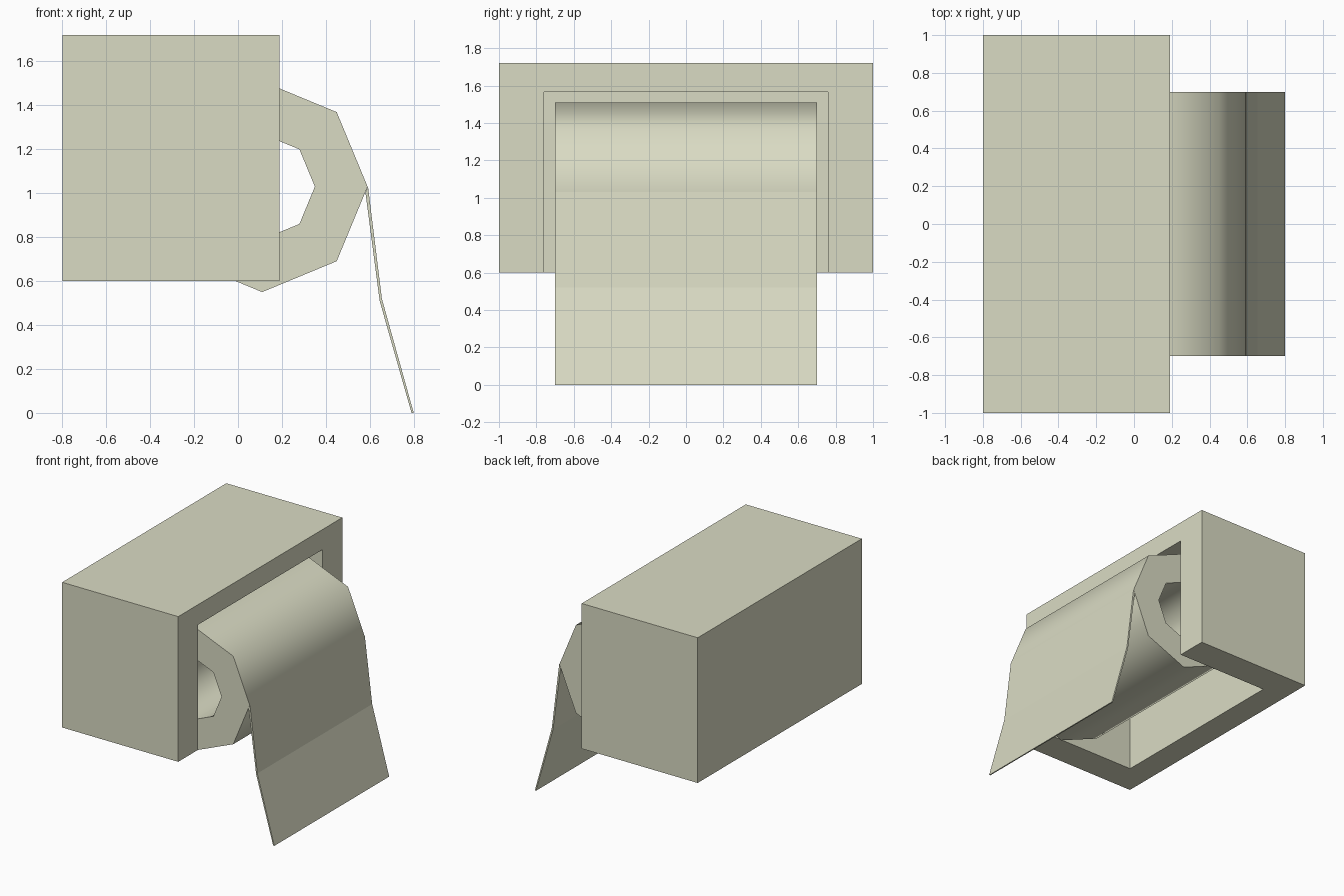
import bpy, bmesh, math
from mathutils import Vector

if "Cube" in bpy.data.objects:
    bpy.data.objects.remove(bpy.data.objects["Cube"])

COLOUR = (0.70, 0.71, 0.55, 1.0)
mat = bpy.data.materials.new("pale_stone")
mat.use_nodes = True
mat.diffuse_color = COLOUR
bsdf = next(n for n in mat.node_tree.nodes if n.type == "BSDF_PRINCIPLED")
bsdf.inputs["Base Color"].default_value = COLOUR


def finish(name, bm):
    """Turn a bmesh into a named, coloured object."""
    bmesh.ops.recalc_face_normals(bm, faces=bm.faces)
    mesh = bpy.data.meshes.new(name)
    bm.to_mesh(mesh)
    bm.free()
    mesh.materials.append(mat)
    obj = bpy.data.objects.new(name, mesh)
    bpy.context.collection.objects.link(obj)
    return obj


def box(name, low, high):
    bm = bmesh.new()
    bmesh.ops.create_cube(bm, size=1)
    low, high = Vector(low), Vector(high)
    for v in bm.verts:
        v.co = (low + high) / 2 + v.co * (high - low)
    return finish(name, bm)


def sweep_strips(bm, outer, inner, half_width, closed):
    """Thick strip between two x-z paths, extruded along y."""
    rows = [[bm.verts.new((x, y, z)) for x, z in path]
            for path, y in ((outer, -half_width), (outer, half_width),
                            (inner, half_width), (inner, -half_width))]
    count = len(outer)
    for i in range(count if closed else count - 1):
        j = (i + 1) % count
        for r in range(4):
            a, b = rows[r], rows[(r + 1) % 4]
            bm.faces.new((a[i], a[j], b[j], b[i]))
    if not closed:
        for i in (0, -1):
            bm.faces.new([row[i] for row in rows])


# Housing: block hollowed out through its open side and underside
housing = box("housing", (-0.80, -1, 0.60), (0.19, 1, 1.72))
cutter = box("housing_cutter", (-0.60, -0.76, 0.40), (0.40, 0.76, 1.565))
cutter.hide_render = True
cutter.hide_viewport = True
cutter.display_type = "WIRE"
hollow = housing.modifiers.new("hollow", "BOOLEAN")
hollow.operation = "DIFFERENCE"
hollow.solver = "EXACT"
hollow.object = cutter

# Paper roll: eight-sided tube
ROLL_X, ROLL_Z, HALF_WIDTH = 0.11, 1.03, 0.70


def octagon(radius):
    return [(ROLL_X + radius * math.cos(math.tau * i / 8),
             ROLL_Z + radius * math.sin(math.tau * i / 8)) for i in range(8)]


bm = bmesh.new()
sweep_strips(bm, octagon(0.48), octagon(0.24), HALF_WIDTH, True)
roll = finish("paper_roll", bm)
bpy.ops.object.select_all(action="DESELECT")
roll.select_set(True)
bpy.context.view_layer.objects.active = roll
bpy.ops.object.shade_smooth_by_angle(angle=math.radians(50))

# Loose sheet hanging from the roll
bm = bmesh.new()
sweep_strips(bm, [(0.592, 1.03), (0.655, 0.52), (0.80, 0.0)],
             [(0.58, 1.005), (0.645, 0.51), (0.79, 0.0)], HALF_WIDTH, False)
finish("loose_sheet", bm)
